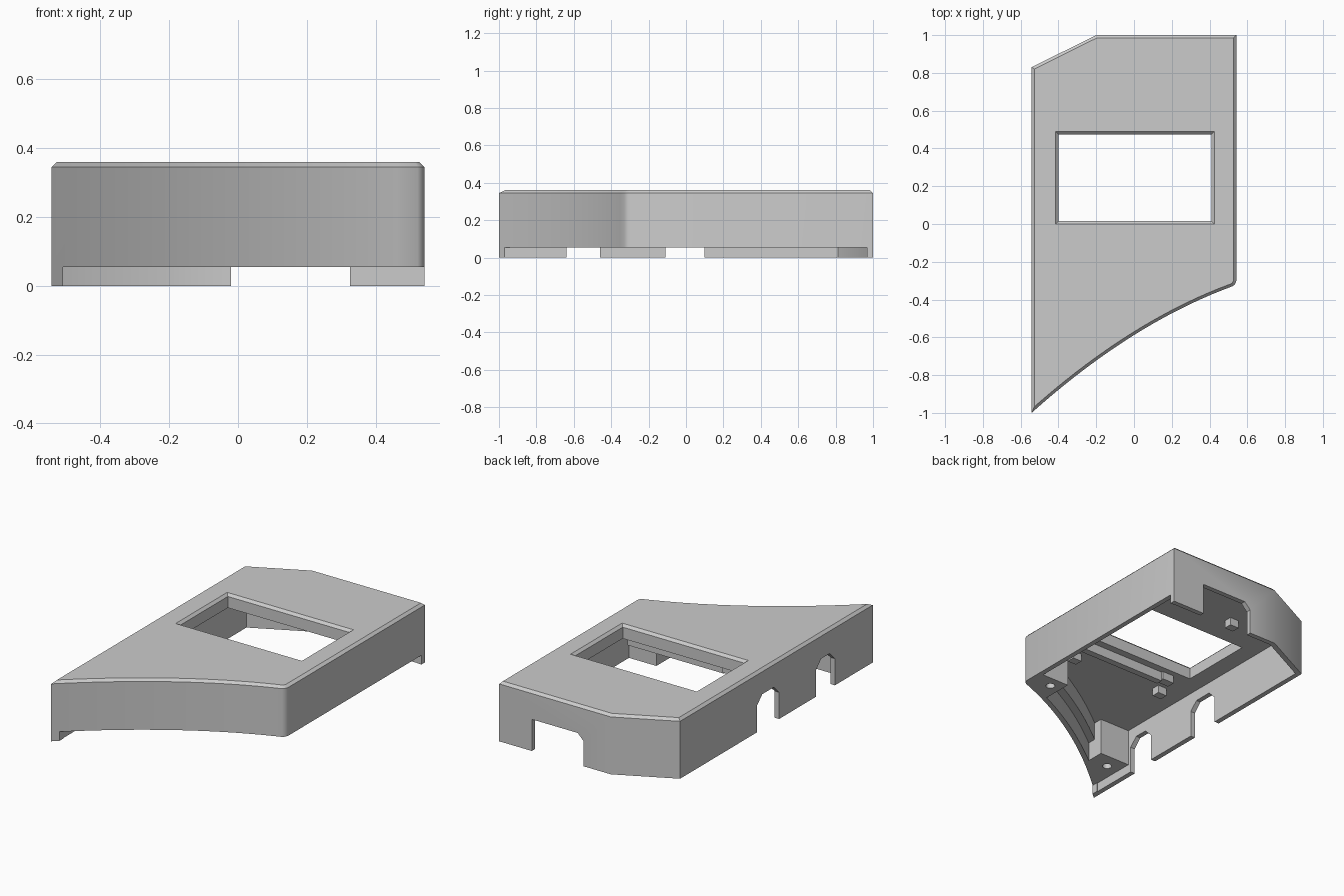
import bpy
import bmesh
from mathutils import Vector

cube = bpy.data.objects.get("Cube")
if cube:
    bpy.data.objects.remove(cube)

grey = bpy.data.materials.new("light_grey_plastic")
grey.use_nodes = True
grey.diffuse_color = (0.6, 0.6, 0.6, 1)
grey.node_tree.nodes["Principled BSDF"].inputs["Base Color"].default_value = (0.6, 0.6, 0.6, 1)

TOP, BEVEL, WALL, CEILING, SKIRT, HALF = 0.36, 0.015, 0.03, 0.277, 0.055, 0.542


def front_y(x):
    """Curved front edge."""
    return -0.588 + 0.625 * x - 0.073 * (x / HALF) ** 2


def curve(x0, x1, steps=18, lift=0.0):
    xs = [x0 + (x1 - x0) * i / steps for i in range(steps + 1)]
    return [(x, front_y(x) + lift) for x in xs]


def rect(x0, x1, y0, y1):
    return [(x0, y0), (x1, y0), (x1, y1), (x0, y1)]


def inset(points, d):
    """Mitred inward offset of a counter-clockwise polygon."""
    result = []
    for i, p in enumerate(points):
        p = Vector(p)
        a = (p - Vector(points[i - 1])).normalized()
        b = (Vector(points[(i + 1) % len(points)]) - p).normalized()
        na, nb = Vector((-a.y, a.x)), Vector((-b.y, b.x))
        result.append(p + (na + nb) * d / (1 + na.dot(nb)))
    return result


def prism(name, points, levels, axis="z"):
    """Stack the profile at (height, inset) levels along an axis."""
    place = {"z": lambda u, v, w: (u, v, w),
             "x": lambda u, v, w: (w, u, v),
             "y": lambda u, v, w: (u, w, v)}[axis]
    bm = bmesh.new()
    rings = [[bm.verts.new(place(u, v, w)) for u, v in inset(points, d)] for w, d in levels]
    n = len(points)
    for low, high in zip(rings, rings[1:]):
        for i in range(n):
            j = (i + 1) % n
            bm.faces.new((low[i], low[j], high[j], high[i]))
    bm.faces.new(rings[0][::-1])
    bm.faces.new(rings[-1])
    bmesh.ops.recalc_face_normals(bm, faces=bm.faces)
    mesh = bpy.data.meshes.new(name)
    bm.to_mesh(mesh)
    bm.free()
    mesh.materials.append(grey)
    obj = bpy.data.objects.new(name, mesh)
    bpy.context.collection.objects.link(obj)
    return obj


def hang(name, points, bottom):
    """Part hanging from the underside of the top plate."""
    return prism(name, points, [(bottom, 0), (CEILING + 0.01, 0)])


def cut(target, cutter):
    """Subtract the cutter and remove it."""
    mod = target.modifiers.new("cut", "BOOLEAN")
    mod.operation, mod.solver, mod.object = "DIFFERENCE", "EXACT", cutter
    bpy.context.view_layer.objects.active = target
    bpy.ops.object.modifier_apply(modifier=mod.name)
    bpy.data.objects.remove(cutter)


def arch(a, b, top, left, right):
    """Opening profile with chamfered upper corners."""
    points = [(a, -0.1), (b, -0.1), (b, top - right), (b - right, top)]
    return points + ([(a + left, top), (a, top - left)] if left else [(a, top)])


# Outer shell with bevelled top edge and softened front corner
back = [(HALF, 1.0), (-0.2, 1.0), (-HALF, 0.83)]
outer = curve(-HALF, 0.522) + [(0.5335, -0.32), (HALF, -0.301)] + back
shell = prism("housing_shell", outer, [(0, 0), (TOP - BEVEL, 0), (TOP, BEVEL)])

# Hollow inside, open underneath
cut(shell, prism("cavity", curve(-HALF, HALF) + back, [(-0.1, WALL), (CEILING, WALL)]))

# Shorter front and +x walls
skirt = [(-0.508, -1.2), (0.7, -1.2), (0.7, 0.968), (-0.19, 0.968), (-0.508, 0.809)]
cut(shell, prism("skirt_cut", skirt, [(-0.1, 0), (SKIRT, 0)]))

# Display window with bevelled rim
window = rect(-0.415, 0.425, 0.0, 0.49)
cut(shell, prism("window_cut", window,
                 [(0.2, BEVEL), (TOP - BEVEL, BEVEL), (TOP, 0), (TOP + 0.05, 0)]))

# Cable openings in the side and back walls
for y0, y1 in ((-0.64, -0.46), (-0.11, 0.10)):
    cut(shell, prism("side_opening_cut", arch(y0, y1, 0.21, 0.05, 0.05),
                     [(-0.6, 0), (-0.47, 0)], "x"))
back_opening = [(-x, z) for x, z in arch(-0.325, 0.02, 0.19, 0, 0.04)][::-1]
cut(shell, prism("back_opening_cut", back_opening, [(0.9, 0), (1.1, 0)], "y"))

# Corner screw bosses following the curved front wall
for name, x0, x1, y1, hole in (("right_screw_boss", -0.52, -0.31, -0.66, (-0.43, -0.75)),
                               ("left_screw_boss", 0.33, 0.52, -0.19, (0.40, -0.26))):
    boss = hang(name, curve(x0, x1, 6, 0.015) + [(x1, y1), (x0, y1)], SKIRT)
    bpy.ops.mesh.primitive_cylinder_add(vertices=20, radius=0.026, depth=0.3,
                                        location=(*hole, 0.1))
    cut(boss, bpy.context.object)

# Ledge under the top plate, running along the front wall between the bosses
hang("front_ledge", curve(-0.32, 0.34, 10, 0.02) + curve(-0.32, 0.34, 10, 0.09)[::-1], 0.17)

# Retaining rib in front of the window, with a stop at its end
hang("window_rib", rect(-0.23, 0.41, -0.07, -0.03), 0.22)
hang("rib_stop", rect(-0.31, -0.23, -0.07, -0.02), 0.23)

# Small mounting pegs under the top plate
for name, x, y in (("front_right_peg", -0.34, -0.18), ("front_left_peg", 0.28, -0.19),
                   ("back_peg", -0.16, 0.67)):
    hang(name, rect(x - 0.03, x + 0.03, y - 0.025, y + 0.025), 0.23)

# Crisp edges, smooth curved walls
bpy.ops.object.select_all(action="DESELECT")
shell.select_set(True)
bpy.context.view_layer.objects.active = shell
bpy.ops.object.shade_smooth_by_angle()
